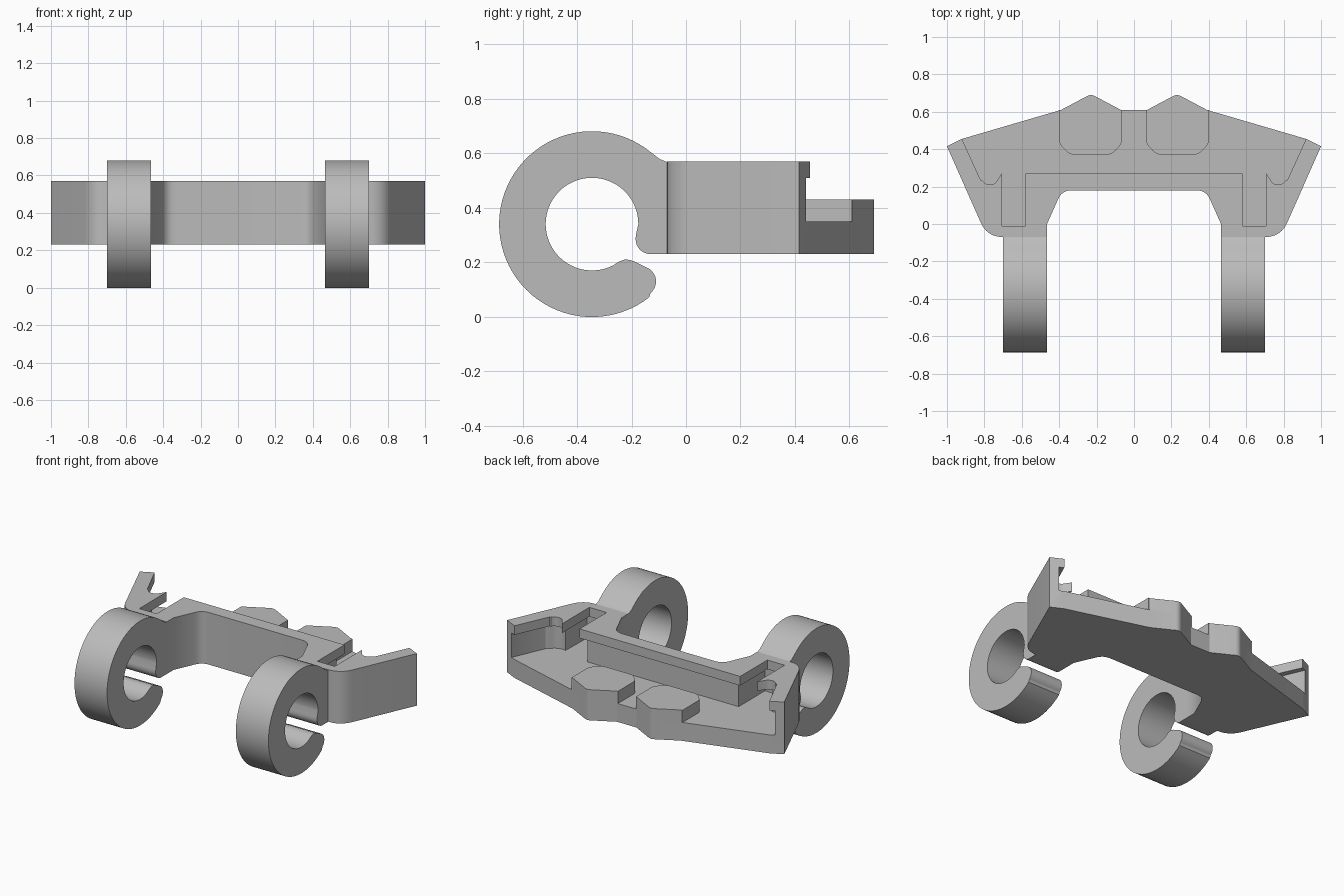
import bpy
import bmesh
from math import radians, cos, sin
from mathutils import Vector

if "Cube" in bpy.data.objects:
    bpy.data.objects.remove(bpy.data.objects["Cube"])

GREY = (0.5, 0.5, 0.5, 1)
mat = bpy.data.materials.new("plain grey")
mat.use_nodes = True
mat.diffuse_color = GREY
mat.node_tree.nodes["Principled BSDF"].inputs["Base Color"].default_value = GREY


def arc(cx, cy, r, start, end, steps):
    angles = [radians(start + (end - start) * i / steps) for i in range(steps + 1)]
    return [(cx + r * cos(a), cy + r * sin(a)) for a in angles]


def rounded(corners, steps=6):
    """Replace each corner given as (x, y, cut) by a smooth curve."""
    result = []
    for i, (x, y, *cut) in enumerate(corners):
        p = Vector((x, y))
        if not cut:
            result.append((x, y))
            continue
        before = Vector(corners[i - 1][:2])
        after = Vector(corners[(i + 1) % len(corners)][:2])
        a = p + (before - p).normalized() * cut[0]
        b = p + (after - p).normalized() * cut[0]
        for k in range(steps + 1):
            t = k / steps
            result.append(tuple(a * (1 - t) ** 2 + p * 2 * t * (1 - t) + b * t * t))
    return result


def mirrored(half):
    """Close a half outline, running from the middle to the middle, across x = 0."""
    return half + [(-x, y) for x, y in reversed(half)]


def prism(name, outline, low, high, axis="z"):
    bm = bmesh.new()
    place = (lambda p: (p[0], p[1], low)) if axis == "z" else (lambda p: (low, p[0], p[1]))
    face = bm.faces.new([bm.verts.new(place(p)) for p in outline])
    move = (0, 0, high - low) if axis == "z" else (high - low, 0, 0)
    top = bmesh.ops.extrude_face_region(bm, geom=[face], use_keep_orig=True)
    bmesh.ops.translate(bm, vec=move, verts=[v for v in top["geom"] if isinstance(v, bmesh.types.BMVert)])
    bmesh.ops.recalc_face_normals(bm, faces=bm.faces)
    mesh = bpy.data.meshes.new(name)
    bm.to_mesh(mesh)
    bm.free()
    mesh.materials.append(mat)
    obj = bpy.data.objects.new(name, mesh)
    bpy.context.collection.objects.link(obj)
    return obj


def activate(obj):
    bpy.ops.object.select_all(action="DESELECT")
    obj.select_set(True)
    bpy.context.view_layer.objects.active = obj


def subtract(obj, cutter):
    cutter.hide_render = True
    mod = obj.modifiers.new("pocket", "BOOLEAN")
    mod.operation, mod.solver, mod.object = "DIFFERENCE", "EXACT", cutter
    activate(obj)
    bpy.ops.object.modifier_apply(modifier=mod.name)
    bpy.data.objects.remove(cutter)


# Bracket body, with the two angled arms
body_half = rounded([
    (0.06, 0.61), (0.07, 0.61), (0.23, 0.695, 0.025), (0.39, 0.61),
    (0.92, 0.455), (1.0, 0.415), (0.785, -0.07, 0.085), (0.465, -0.07),
    (0.465, 0.0), (0.385, 0.18, 0.05), (0.06, 0.18)])
body = prism("bracket_body", mirrored(body_half), 0.23, 0.57)

# Open pocket, leaving the rim with its hooks and narrow slots
upper = ([(0.1, 0.9), (1.12, 0.9), (0.92, 0.455), (0.82, 0.235)]
         + arc(0.77, 0.257, 0.047, -20, -130, 10)[1:]
         + rounded([(0.722, 0.27, 0.015), (0.705, 0.27)], 3)
         + [(0.705, -0.01), (0.58, -0.01), (0.58, 0.27), (0.1, 0.27)])
subtract(body, prism("upper_cutter", mirrored(upper), 0.37, 0.7))

# Wider pocket below, making the undercut under the rim
lower = ([(0.1, 0.9), (1.157, 0.9), (0.95, 0.44), (0.855, 0.225)]
         + arc(0.77, 0.255, 0.08, -25, -108, 8)[1:]
         + [(0.74, -0.035), (0.545, -0.035), (0.545, 0.235), (0.1, 0.235)])
subtract(body, prism("lower_cutter", mirrored(lower), 0.35, 0.51))

# Clip hook profile in the side plane
cy, cz = -0.345, 0.34
clip = ([(-0.07, 0.23), (-0.07, 0.568), (-0.095, 0.578)]
        + arc(cy, cz, 0.341, 50, 308, 56)
        + arc(-0.165, 0.13, 0.055, -50, 72, 12)
        + [(-0.19, 0.203), (-0.207, 0.209), (-0.225, 0.21), (-0.245, 0.203)]
        + arc(cy, cz, 0.17, 297, 0, 60)
        + [(-0.184, 0.3)]
        + arc(-0.13, 0.285, 0.055, 180, 270, 8))

parts = [body]
for side, sign in (("left", 1), ("right", -1)):
    a, b = sorted((sign * 0.465, sign * 0.70))
    parts.append(prism(side + "_clip", clip, a, b, "x"))
    # Raised boss at the back edge
    boss = rounded([
        (0.40, 0.61), (0.40, 0.43, 0.02), (0.345, 0.37, 0.03), (0.12, 0.37, 0.03),
        (0.065, 0.43, 0.02), (0.065, 0.61), (0.07, 0.61), (0.23, 0.695, 0.025), (0.39, 0.61)])
    parts.append(prism(side + "_boss", [(sign * x, y) for x, y in boss], 0.35, 0.43))

for obj in parts:
    activate(obj)
    bpy.ops.object.shade_smooth_by_angle(angle=radians(25))
